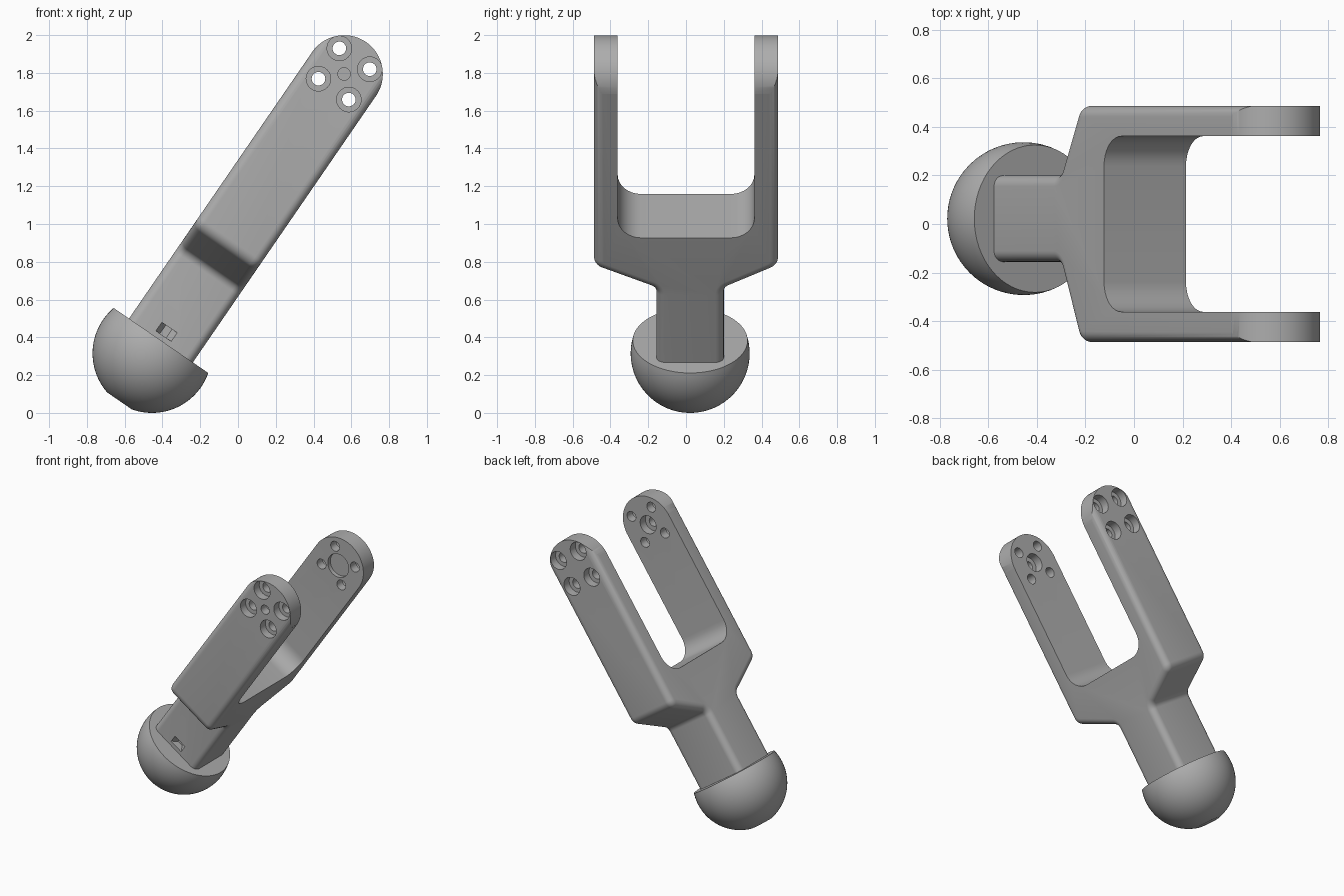
import bpy, bmesh
from math import sin, cos, tan, pi, radians, asin
from mathutils import Vector, Matrix

if "Cube" in bpy.data.objects:
    bpy.data.objects.remove(bpy.data.objects["Cube"], do_unlink=True)

# Local frame: x = width, y = depth, z = along the arm, origin = ball centre
PLACE = Matrix.Translation((-0.455, 0, 0.315)) @ Matrix.Rotation(radians(34.5), 4, 'Y')
HALF = 0.205          # half width of the arm, and radius of its round tip
TIP = 1.795           # distance from ball centre to tip centre
STEM_Y = 0.022        # the stem and ball sit slightly off centre
OUTER, INNER = 0.487, 0.362

grey = bpy.data.materials.new("grey plastic")
grey.use_nodes = True
grey.diffuse_color = (0.42, 0.42, 0.42, 1)
grey.node_tree.nodes["Principled BSDF"].inputs["Base Color"].default_value = (0.42, 0.42, 0.42, 1)


def make_object(name, bm):
    bmesh.ops.recalc_face_normals(bm, faces=bm.faces)
    mesh = bpy.data.meshes.new(name)
    bm.to_mesh(mesh)
    bm.free()
    mesh.materials.append(grey)
    ob = bpy.data.objects.new(name, mesh)
    bpy.context.collection.objects.link(ob)
    ob.matrix_world = PLACE
    return ob


def rounded(corners, steps=8):
    """Replace each (a, b, radius) corner by an arc."""
    out = []
    for i, (a, b, r) in enumerate(corners):
        p = Vector((a, b))
        if r == 0:
            out.append(p)
            continue
        d1 = (Vector(corners[i - 1][:2]) - p).normalized()
        d2 = (Vector(corners[(i + 1) % len(corners)][:2]) - p).normalized()
        half = d1.angle(d2) / 2
        centre = p + (d1 + d2).normalized() * (r / sin(half))
        start = p + d1 * (r / tan(half)) - centre
        end = p + d2 * (r / tan(half)) - centre
        sweep = start.angle(end)
        for k in range(steps + 1):
            t = k / steps
            out.append(centre + (start * sin((1 - t) * sweep) + end * sin(t * sweep)) / sin(sweep))
    return out


def prism(points, offset):
    """Extrude a closed loop of 3D points."""
    bm = bmesh.new()
    face = bm.faces.new([bm.verts.new(p) for p in points])
    ext = bmesh.ops.extrude_face_region(bm, geom=[face])
    bmesh.ops.translate(bm, vec=offset, verts=[g for g in ext["geom"] if isinstance(g, bmesh.types.BMVert)])
    return bm


def cut(target, bm):
    """Subtract a shape from the target and discard the cutter."""
    cutter = make_object("cutter", bm)
    cutter.hide_render = True
    mod = target.modifiers.new("cut", 'BOOLEAN')
    mod.operation, mod.solver, mod.object = 'DIFFERENCE', 'EXACT', cutter
    bpy.context.view_layer.objects.active = target
    bpy.ops.object.modifier_apply(modifier=mod.name)
    bpy.data.objects.remove(cutter, do_unlink=True)


def drill(target, v, u, radius, y0, y1, sides=32):
    ring = [(v + radius * cos(2 * pi * k / sides), y0, u + radius * sin(2 * pi * k / sides)) for k in range(sides)]
    cut(target, prism(ring, (0, y1 - y0, 0)))


def smooth(ob):
    bpy.ops.object.select_all(action='DESELECT')
    ob.select_set(True)
    bpy.context.view_layer.objects.active = ob
    bpy.ops.object.shade_smooth_by_angle(angle=radians(30))


# Fork: stem, sloping shoulders and two arms in one profile
left, right = STEM_Y - 0.178, STEM_Y + 0.178
profile = rounded([
    (left, 0.04, 0), (left, 0.545, 0.05), (-OUTER, 0.69, 0.065), (-OUTER, 2.05, 0),
    (-INNER, 2.05, 0), (-INNER, 0.883, 0.125), (INNER, 0.883, 0.125), (INNER, 2.05, 0),
    (OUTER, 2.05, 0), (OUTER, 0.69, 0.065), (right, 0.545, 0.05), (right, 0.04, 0)])
bm = prism([(-HALF, p.x, p.y) for p in profile], (2 * HALF, 0, 0))


# Round only the outer long edges, leaving the slot crisp
def is_outer(e):
    a, b = (v.co for v in e.verts)
    if abs(a.x - b.x) > 0.01 or max(a.z, b.z) - min(a.z, b.z) < 1e-5:
        return False
    return all(abs(c.y) > INNER + 0.01 or c.z < 0.8 for c in (a, b))


bmesh.ops.bevel(bm, geom=[e for e in bm.edges if is_outer(e)], offset=0.045,
                segments=6, profile=0.5, affect='EDGES', clamp_overlap=False)
fork = make_object("fork_arm", bm)

# Round tips
angles = [radians(3 + 174 * k / 48) for k in range(49)]
arc = [(HALF * cos(a), -0.7, TIP + HALF * sin(a)) for a in angles]
z0 = arc[0][2]
cut(fork, prism(arc + [(-0.4, -0.7, z0), (-0.4, -0.7, 2.3), (0.4, -0.7, 2.3), (0.4, -0.7, z0)], (0, 1.4, 0)))

# Four counterbored screw holes in each arm
for k in range(4):
    a = radians(45 + 90 * k)
    v, u = 0.138 * cos(a), TIP + 0.138 * sin(a)
    drill(fork, v, u, 0.036, -0.7, 0.7)
    for side in (-1, 1):
        drill(fork, v, u, 0.065, side * 0.7, side * (OUTER - 0.06))

# Centre bores: a stepped through hole in one arm, a shallow seat in the other
drill(fork, 0, TIP, 0.033, -0.7, -0.2)
drill(fork, 0, TIP, 0.065, -INNER - 0.06, -0.2)
drill(fork, 0, TIP, 0.085, 0.2, INNER + 0.03)

# Small tapered slot in the front of the stem
slot = [(-0.061, left - 0.02, 0.11), (0.061, left - 0.02, 0.11), (0.015, left + 0.05, 0.11), (-0.025, left + 0.05, 0.11)]
cut(fork, prism(slot, (0, 0, 0.055)))
smooth(fork)

# Ball foot: a sphere with a flat top and a small flat underneath
R = 0.315
a0, a1 = asin(0.083 / R), asin(-0.305 / R)
bm = bmesh.new()
outline = [(0, 0.083)]
outline += [(R * cos(a0 + (a1 - a0) * k / 28), R * sin(a0 + (a1 - a0) * k / 28)) for k in range(29)]
outline += [(0, -0.305)]
verts = [bm.verts.new((x, STEM_Y, z)) for x, z in outline]
edges = [bm.edges.new(pair) for pair in zip(verts, verts[1:])]
bmesh.ops.spin(bm, geom=verts + edges, cent=(0, STEM_Y, 0), axis=(0, 0, 1), angle=2 * pi, steps=64)
bmesh.ops.remove_doubles(bm, verts=bm.verts, dist=1e-4)
ball = make_object("ball_foot", bm)
smooth(ball)
